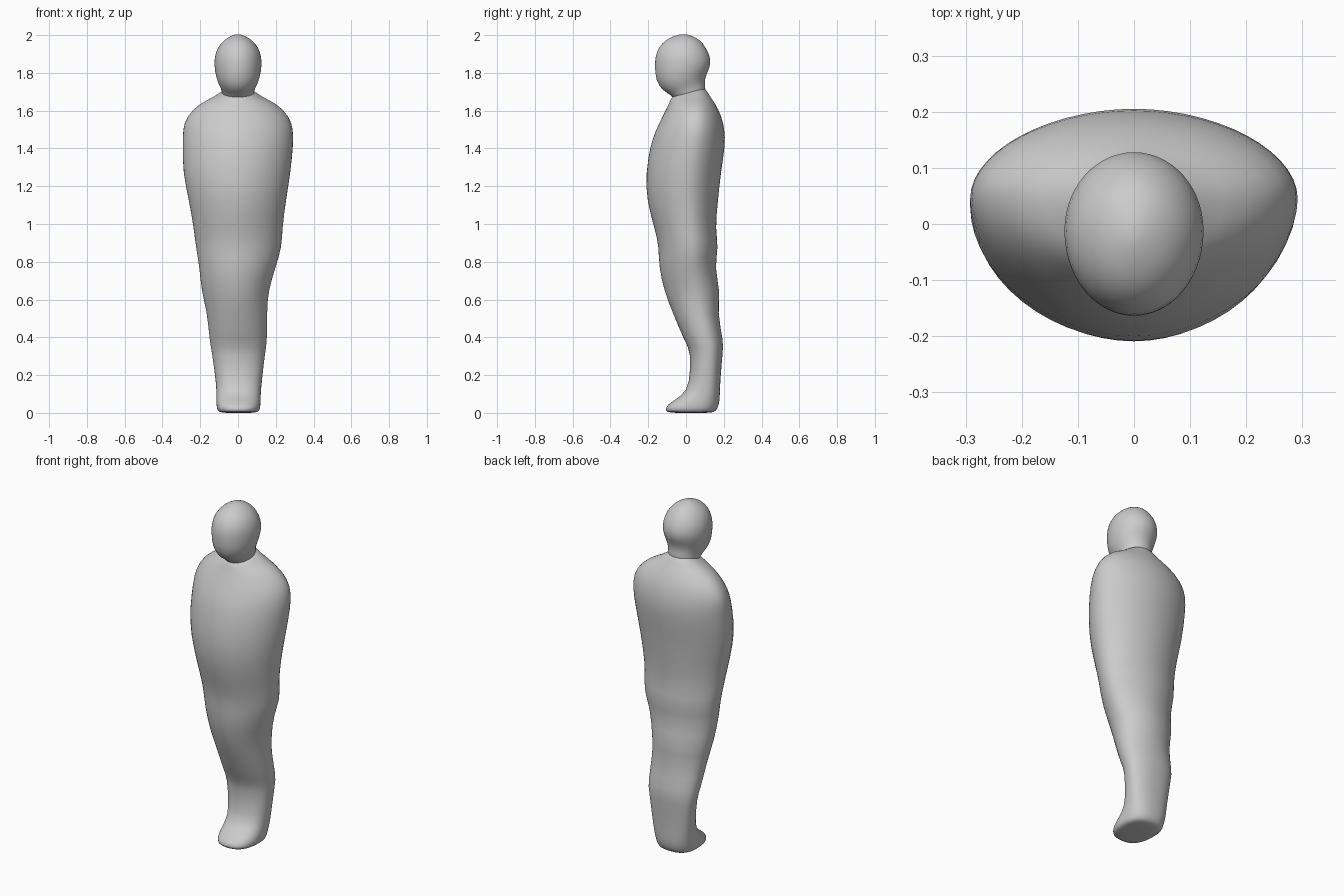
import bpy
import bmesh
from math import cos, sin, pi

cube = bpy.data.objects.get("Cube")
if cube:
    bpy.data.objects.remove(cube)

COLUMNS = 28

grey = bpy.data.materials.new("plain light grey")
grey.use_nodes = True
colour = (0.6, 0.6, 0.6, 1)
grey.diffuse_color = colour
grey.node_tree.nodes["Principled BSDF"].inputs["Base Color"].default_value = colour


def power(value, exponent):
    """Signed power, which squares off or sharpens a rounded section."""
    return (1 if value >= 0 else -1) * abs(value) ** exponent


def ring(bm, z, left, right, front, back, tilt, square, widest):
    """One closed cross-section; tilt lowers the front and lifts the back."""
    middle = front + (back - front) * widest
    verts = []
    for i in range(COLUMNS):
        angle = 2 * pi * i / COLUMNS
        c, s = cos(angle), sin(angle)
        x = power(c, 2 / square) * (right if c > 0 else left)
        y = middle + power(s, 2 / square) * (back - middle if s > 0 else middle - front)
        verts.append(bm.verts.new((x, y, z + tilt * s)))
    return verts


def loft(name, sections, square_at, widest):
    """Skin a stack of sections, close both ends and smooth the result."""
    bm = bmesh.new()
    rings = []
    for z, left, right, front, back, tilt in sections:
        rings.append(ring(bm, z, left, right, front, back, tilt, square_at(z), widest))
    for low, high in zip(rings, rings[1:]):
        for i in range(COLUMNS):
            j = (i + 1) % COLUMNS
            bm.faces.new((low[i], low[j], high[j], high[i]))
    for end in (rings[0], rings[-1]):
        centre = bm.verts.new(sum((v.co for v in end), end[0].co * 0) / COLUMNS)
        for i in range(COLUMNS):
            bm.faces.new((centre, end[i], end[(i + 1) % COLUMNS]))
    bmesh.ops.recalc_face_normals(bm, faces=bm.faces)
    for face in bm.faces:
        face.smooth = True
    mesh = bpy.data.meshes.new(name)
    bm.to_mesh(mesh)
    bm.free()
    mesh.materials.append(grey)
    part = bpy.data.objects.new(name, mesh)
    bpy.context.collection.objects.link(part)
    smooth = part.modifiers.new("soft surface", "SUBSURF")
    smooth.levels = smooth.render_levels = 1
    return part


# Feet, joined legs and wrapped torso: height, left, right, front, back, tilt
body = [
    (0, .09, .095, -.09, .14, 0),
    (.01, .11, .115, -.11, .16, 0),
    (.04, .115, .12, -.11, .175, 0),
    (.09, .115, .12, -.02, .18, 0),
    (.15, .115, .125, .02, .18, 0),
    (.33, .14, .145, .025, .195, 0),
    (.37, .15, .155, -.005, .2, 0),
    (.54, .165, .155, -.075, .165, 0),
    (.64, .195, .16, -.115, .185, 0),
    (.77, .205, .2, -.145, .15, 0),
    (.88, .225, .235, -.145, .175, 0),
    (.97, .235, .235, -.165, .155, 0),
    (1.12, .26, .255, -.21, .17, 0),
    (1.27, .295, .28, -.215, .185, 0),
    (1.42, .295, .295, -.19, .21, 0),
    (1.5, .295, .295, -.16, .205, 0),
    (1.57, .275, .275, -.125, .19, 0),
    (1.64, .205, .205, -.09, .155, 0),
    (1.675, .12, .12, -.08, .12, .01),
    (1.71, .08, .08, -.06, .1, .02),
]
loft("wrapped_body", body, lambda z: 1.9 + max(0, .6 - z), .58)

# Neck, chin and egg-shaped head
head = [
    (1.66, .085, .085, -.06, .11, .01),
    (1.71, .085, .085, -.08, .1, .025),
    (1.735, .1, .1, -.125, .1, .03),
    (1.78, .118, .118, -.162, .112, .02),
    (1.84, .127, .127, -.166, .132, 0),
    (1.89, .124, .124, -.163, .128, 0),
    (1.935, .108, .108, -.145, .105, 0),
    (1.975, .075, .075, -.11, .075, 0),
    (1.997, .035, .035, -.06, .03, 0),
    (2.004, .012, .012, -.03, .0, 0),
]
loft("head", head, lambda z: 2, .52)
